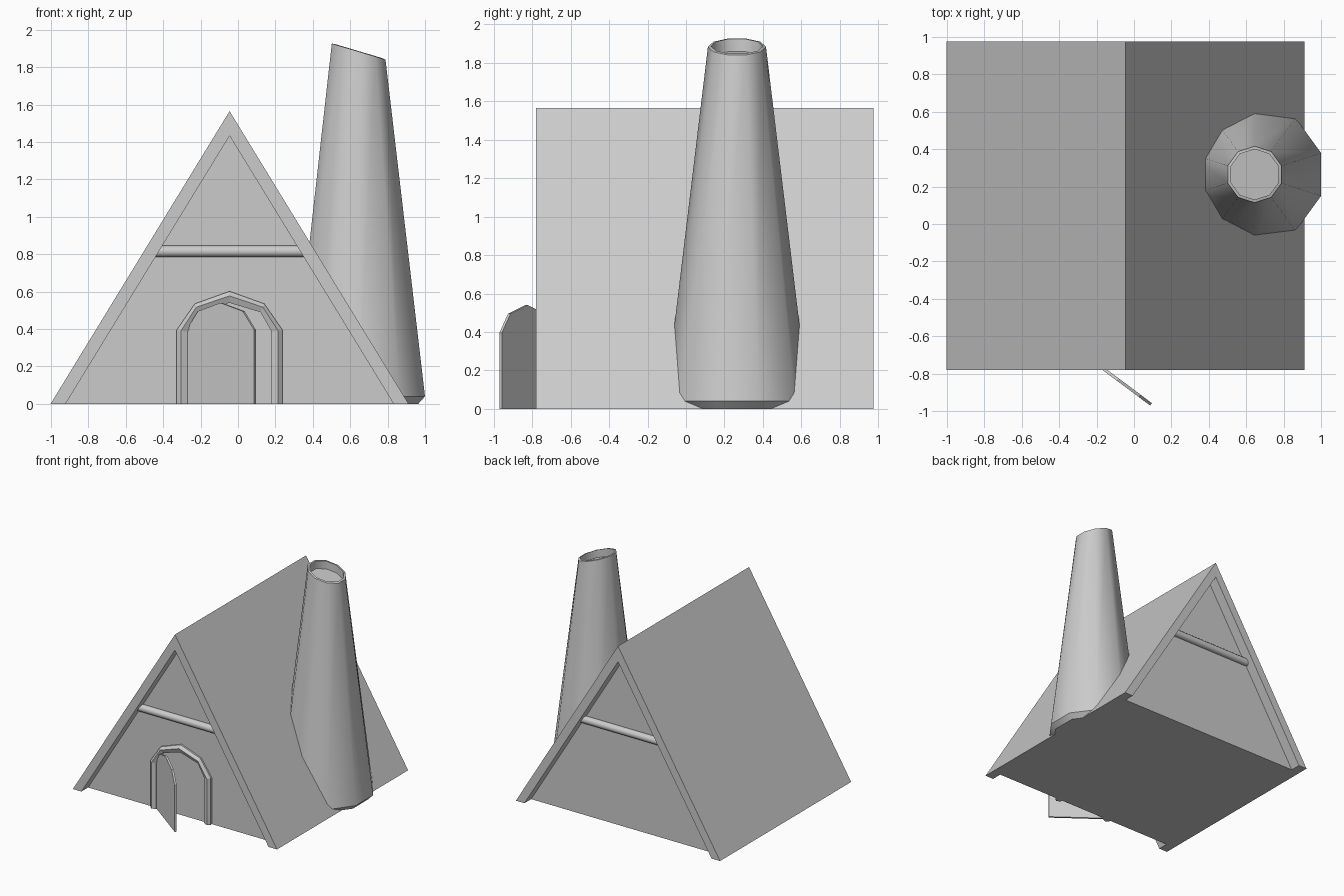
import bpy, bmesh, math
from mathutils import Matrix, Vector

if "Cube" in bpy.data.objects:
    bpy.data.objects.remove(bpy.data.objects["Cube"])

CX = -0.045          # ridge line x
HALF, RIDGE = 0.957, 1.565
FRONT, BACK = -0.78, 0.975
RECESS = 0.09


def make(name, bm, smooth=None):
    bmesh.ops.recalc_face_normals(bm, faces=bm.faces)
    me = bpy.data.meshes.new(name)
    bm.to_mesh(me)
    bm.free()
    ob = bpy.data.objects.new(name, me)
    bpy.context.collection.objects.link(ob)
    if smooth:
        bpy.ops.object.select_all(action='DESELECT')
        ob.select_set(True)
        bpy.context.view_layer.objects.active = ob
        bpy.ops.object.shade_smooth_by_angle(angle=math.radians(smooth))
    return ob


def prism(name, pts, y0, y1, matrix=None):
    """Extrude an x-z outline from y0 to y1."""
    bm = bmesh.new()
    face = bm.faces.new([bm.verts.new((x, y0, z)) for x, z in pts])
    ext = bmesh.ops.extrude_face_region(bm, geom=[face])
    verts = [v for v in ext['geom'] if isinstance(v, bmesh.types.BMVert)]
    bmesh.ops.translate(bm, verts=verts, vec=(0, y1 - y0, 0))
    if matrix:
        bm.transform(matrix)
    return make(name, bm)


def mirrored(half):
    """Complete a half outline (centre point last) about x = CX."""
    left = [(CX - x, z) for x, z in half]
    right = [(CX + x, z) for x, z in reversed(half[:-1])]
    return left + right


# A-frame roof slab and the recessed body under it
inner_half, inner_ridge = HALF - 0.08, RIDGE - 0.132
outer = mirrored([(HALF, 0), (0, RIDGE)])
inner = mirrored([(inner_half, 0), (0, inner_ridge)])
prism("roof", outer + inner[::-1], FRONT, BACK)
prism("house_body", inner, FRONT + RECESS, BACK - RECESS)

# Round cross beams on both gables
for name, y in (("front_beam", FRONT + 0.08), ("back_beam", BACK - 0.08)):
    bm = bmesh.new()
    bmesh.ops.create_cone(bm, cap_ends=True, segments=12, radius1=0.031,
                          radius2=0.031, depth=0.82,
                          matrix=Matrix.Translation((CX, y, 0.815))
                          @ Matrix.Rotation(math.pi / 2, 4, 'Y'))
    make(name, bm, 40)

# Arched door frame with a chamfered front edge
arch_out = mirrored([(0.283, 0), (0.283, 0.395), (0.186, 0.535), (0, 0.602)])
arch_mid = mirrored([(0.225, 0), (0.225, 0.385), (0.165, 0.49), (0, 0.54)])
arch_ridge = [(a[0] * 0.6 + b[0] * 0.4, a[1] * 0.6 + b[1] * 0.4)
              for a, b in zip(arch_out, arch_mid)]
bm = bmesh.new()
wall = FRONT + RECESS
rows = [[bm.verts.new((x, y, z)) for x, z in row] for row, y in (
    (arch_out, wall + 0.01), (arch_out, wall - 0.015), (arch_ridge, wall - 0.035),
    (arch_mid, wall - 0.02), (arch_mid, wall + 0.01))]
for i in range(5):
    a, b = rows[i], rows[(i + 1) % 5]
    for j in range(len(a) - 1):
        bm.faces.new((a[j], a[j + 1], b[j + 1], b[j]))
for j in (0, -1):
    bm.faces.new([r[j] for r in rows])
make("door_frame", bm)

# Open door, swung on its left edge
hinge = Vector((CX - 0.225, wall - 0.005, 0))
swing = (Matrix.Translation(hinge) @ Matrix.Rotation(math.radians(-36.7), 4, 'Z')
         @ Matrix.Translation((0.225 - CX, 0, 0)))
prism("door", mirrored([(0.225, 0), (0.225, 0.395), (0.15, 0.495), (0, 0.54)]),
      -0.008, 0.008, swing)

# Tapered ten-sided chimney: slanted top and a shallow flue
bm = bmesh.new()
PX, PY = 0.645, 0.265


def ring(r, z, slant=0.0):
    vs = []
    for k in range(10):
        a = math.radians(18 + 36 * k)
        x = r * math.cos(a)
        vs.append(bm.verts.new((PX + x, PY + r * math.sin(a), z - slant * x)))
    return vs


rings = [ring(0.335, 0), ring(0.373, 0.04), ring(0.151, 1.883, 0.298),
         ring(0.135, 1.886, 0.298), ring(0.135, 1.82, 0.298)]
for a, b in zip(rings, rings[1:]):
    for k in range(10):
        n = (k + 1) % 10
        bm.faces.new((a[k], a[n], b[n], b[k]))
bm.faces.new(rings[0])
bm.faces.new(rings[-1])
make("chimney", bm, 38)
